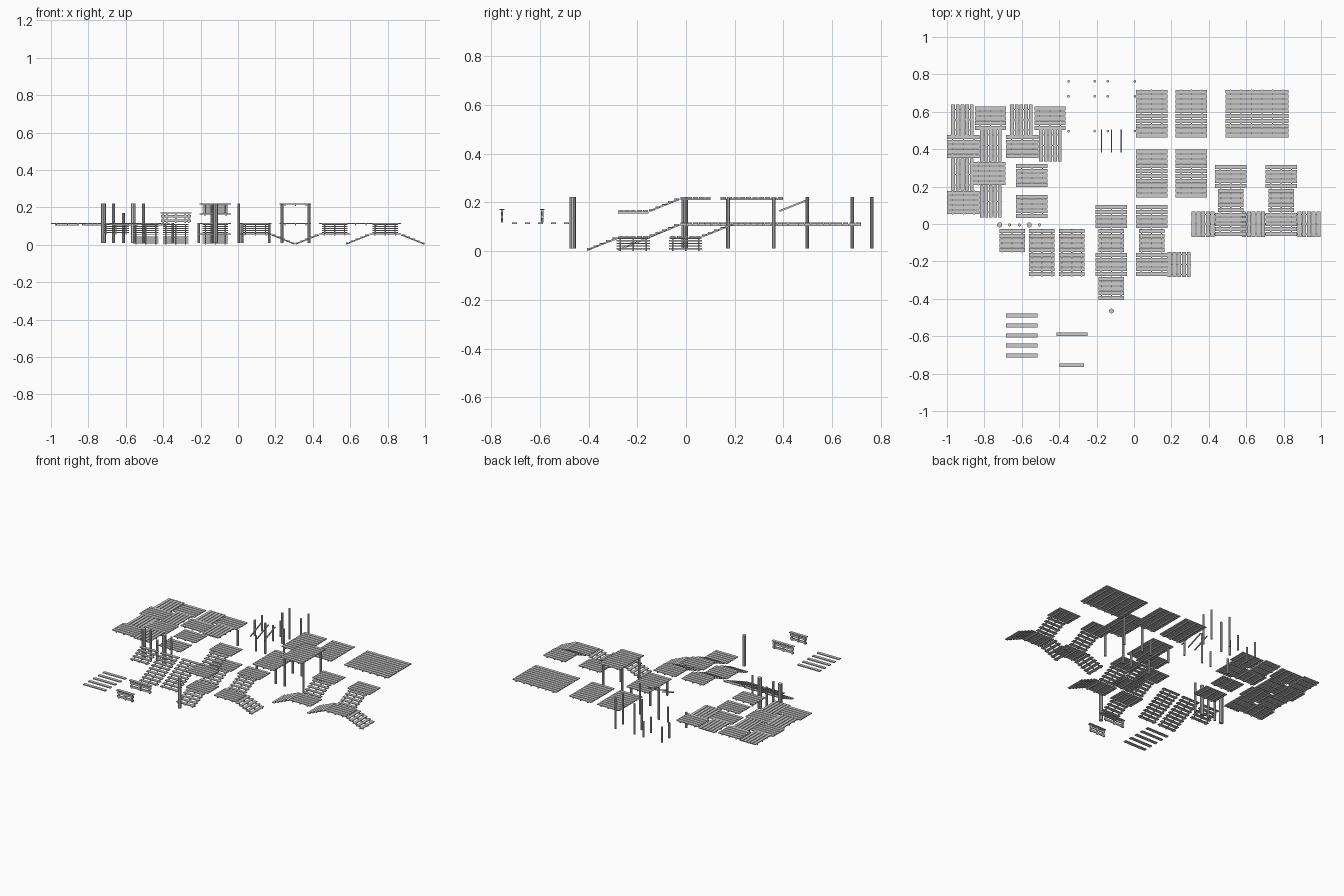
import bpy, bmesh, math
from mathutils import Matrix, Vector

if "Cube" in bpy.data.objects:
    bpy.data.objects.remove(bpy.data.objects["Cube"])

PITCH, STEP = 0.0255, 0.0109
Z1, Z2, Z3, Z4 = 0.062, 0.117, 0.168, 0.222   # deck levels


def add_box(bm, c, s, rot=None):
    m = Matrix.Translation(c) @ (rot or Matrix()) @ Matrix.Diagonal((*s, 1))
    bmesh.ops.create_cube(bm, size=1, matrix=m)


def finish(bm, name, matrix=None):
    me = bpy.data.meshes.new(name)
    bm.to_mesh(me)
    bm.free()
    ob = bpy.data.objects.new(name, me)
    if matrix:
        ob.matrix_world = matrix
    bpy.context.collection.objects.link(ob)
    return ob


# Planked deck with beams underneath; planks run along x or y
def deck(name, x0, x1, y0, y1, top, along='x'):
    bm = bmesh.new()
    L, D = (x1 - x0, y1 - y0) if along == 'x' else (y1 - y0, x1 - x0)
    n = round(D / 0.026)
    p = D / n
    for i in range(n):
        add_box(bm, (0, -D / 2 + p * (i + 0.5), -0.003), (L, p - 0.005, 0.006))
    nb = 3 * max(1, round(L / 0.17))
    sp = L / nb
    for i in range(nb):
        add_box(bm, (-L / 2 + sp * (i + 0.5), 0, -0.0095), (0.006, D - 0.004, 0.007))
    m = Matrix.Translation(((x0 + x1) / 2, (y0 + y1) / 2, top))
    if along == 'y':
        m = m @ Matrix.Rotation(math.pi / 2, 4, 'Z')
    return finish(bm, name, m)


# Sloped beam going down along -y from the origin
def stringer(bm, x, run, drop):
    a = math.atan2(drop, run)
    add_box(bm, (x, -run / 2, -drop / 2 - 0.008), (0.006, math.hypot(run, drop) - 0.004, 0.007),
            Matrix.Rotation(a, 4, 'X'))


# Open flight of treads descending from (x, y); angle 0 descends toward -y
def stairs(name, x, y, top, angle=0, n=5, width=0.136):
    bm = bmesh.new()
    for i in range(n):
        add_box(bm, (0, -PITCH * (i + 0.5), -STEP * (i + 0.5) - 0.003), (width, 0.021, 0.005))
    for sx in (-0.053, 0, 0.053):
        stringer(bm, sx, PITCH * n, STEP * n - 0.004)
    return finish(bm, name, Matrix.Translation((x, y, top)) @ Matrix.Rotation(math.radians(angle), 4, 'Z'))


def post(name, x, y, top, r=0.008, bottom=0.01):
    bm = bmesh.new()
    bmesh.ops.create_cone(bm, cap_ends=True, segments=10, radius1=r, radius2=r, depth=top - bottom)
    return finish(bm, name, Matrix.Translation((x, y, (top + bottom) / 2)))


# Parquet boardwalk tiles
for x0, x1, y0, y1, d in [
    (-0.98, -0.855, 0.475, 0.64, 'y'), (-1.0, -0.825, 0.35, 0.478, 'x'),
    (-0.98, -0.855, 0.18, 0.35, 'y'), (-1.0, -0.825, 0.05, 0.18, 'x'),
    (-0.85, -0.685, 0.50, 0.63, 'x'), (-0.825, -0.705, 0.335, 0.505, 'y'),
    (-0.86, -0.687, 0.205, 0.335, 'x'), (-0.825, -0.705, 0.035, 0.205, 'y'),
    (-0.665, -0.54, 0.475, 0.64, 'y'), (-0.533, -0.365, 0.50, 0.63, 'x'),
    (-0.685, -0.51, 0.35, 0.478, 'x'), (-0.51, -0.385, 0.335, 0.503, 'y'),
]:
    deck("parquet_tile", x0, x1, y0, y1, Z2, d)
deck("single_tile", -0.63, -0.462, 0.195, 0.323, Z2)
deck("single_tile", -0.63, -0.462, 0.03, 0.158, Z2)

# Long decks and the wide deck
deck("long_deck", 0.01, 0.178, 0.46, 0.72, Z2)
deck("long_deck", 0.223, 0.391, 0.46, 0.72, Z2)
deck("wide_deck", 0.488, 0.825, 0.46, 0.72, Z2)

# Long decks on legs, low and high
for x0, z in ((0.01, Z2), (0.223, Z4)):
    deck("raised_deck", x0, x0 + 0.168, 0.14, 0.40, z)
    for x in (x0 + 0.012, x0 + 0.157):
        for y in (0.173, 0.36):
            post("deck_leg", x, y, z - 0.006)

# Landings with stairs: (left, front edge of upper landing, top levels, side flights)
def landing(x0, y0, hi, lo, sides):
    xc = x0 + 0.084
    deck("upper_landing", x0, x0 + 0.168, y0, y0 + 0.128, hi)
    stairs("landing_stairs", xc, y0, hi)
    yl = y0 - 0.1275
    deck("lower_landing", x0, x0 + 0.168, yl - 0.128, yl, lo)
    for s in sides:
        if s == 'front':
            stairs("front_stairs", xc, yl - 0.128, lo)
        elif s == 'left':
            stairs("left_stairs", x0, yl - 0.064, lo, -90)
        else:
            stairs("right_stairs", x0 + 0.168, yl - 0.064, lo, 90)


landing(-0.205, -0.025, Z4, Z3, ())
landing(-0.205, -0.025, Z2, Z1, ('front',))
landing(0.01, -0.025, Z2, Z1, ('right',))
landing(0.433, 0.19, Z2, Z1, ('left',))
landing(0.703, 0.19, Z2, Z1, ('left', 'right'))

# Loose flights
stairs("short_flight", -0.652, -0.025, Z2)
stairs("long_flight", -0.493, -0.025, Z2, n=10)
stairs("long_flight", -0.333, -0.025, Z2, n=10)

# Loose posts
for x, r, z in ((-0.718, 0.014, Z4), (-0.665, 0.008, Z4), (-0.613, 0.008, 0.17),
                (-0.56, 0.014, Z4), (-0.505, 0.008, Z4)):
    post("row_post", x, -0.005, z, r)
post("thick_post", -0.12, -0.465, Z4, 0.013)
for x, z in ((-0.35, Z2), (-0.21, Z2), (-0.14, Z4), (0.005, Z4)):
    for y in (0.763, 0.683, 0.497):
        post("back_post", x, y, z, 0.007)

# Loose sloped stringers
for x in (-0.174, -0.121, -0.068):
    bm = bmesh.new()
    stringer(bm, 0, 0.125, 0.05)
    finish(bm, "loose_stringer", Matrix.Translation((x, 0.507, 0.222)))

# Loose planks
for y in (-0.49, -0.543, -0.597, -0.65, -0.704):
    bm = bmesh.new()
    add_box(bm, (0, 0, 0), (0.17, 0.021, 0.006))
    finish(bm, "loose_plank", Matrix.Translation((-0.6, y, Z2 - 0.003)))

# Railings: posts, side boards and a top rail
for xc, y, w in ((-0.332, -0.59, 0.166), (-0.332, -0.755, 0.13)):
    bm = bmesh.new()
    for k in (-1, 0, 1):
        add_box(bm, (k * (w / 2 - 0.015), 0, 0.027), (0.008, 0.009, 0.054))
    for z in (0.012, 0.036):
        add_box(bm, (0, 0, z), (w - 0.006, 0.006, 0.014))
    add_box(bm, (0, 0, 0.054), (w, 0.02, 0.005))
    finish(bm, "railing", Matrix.Translation((xc, y, Z2)))
